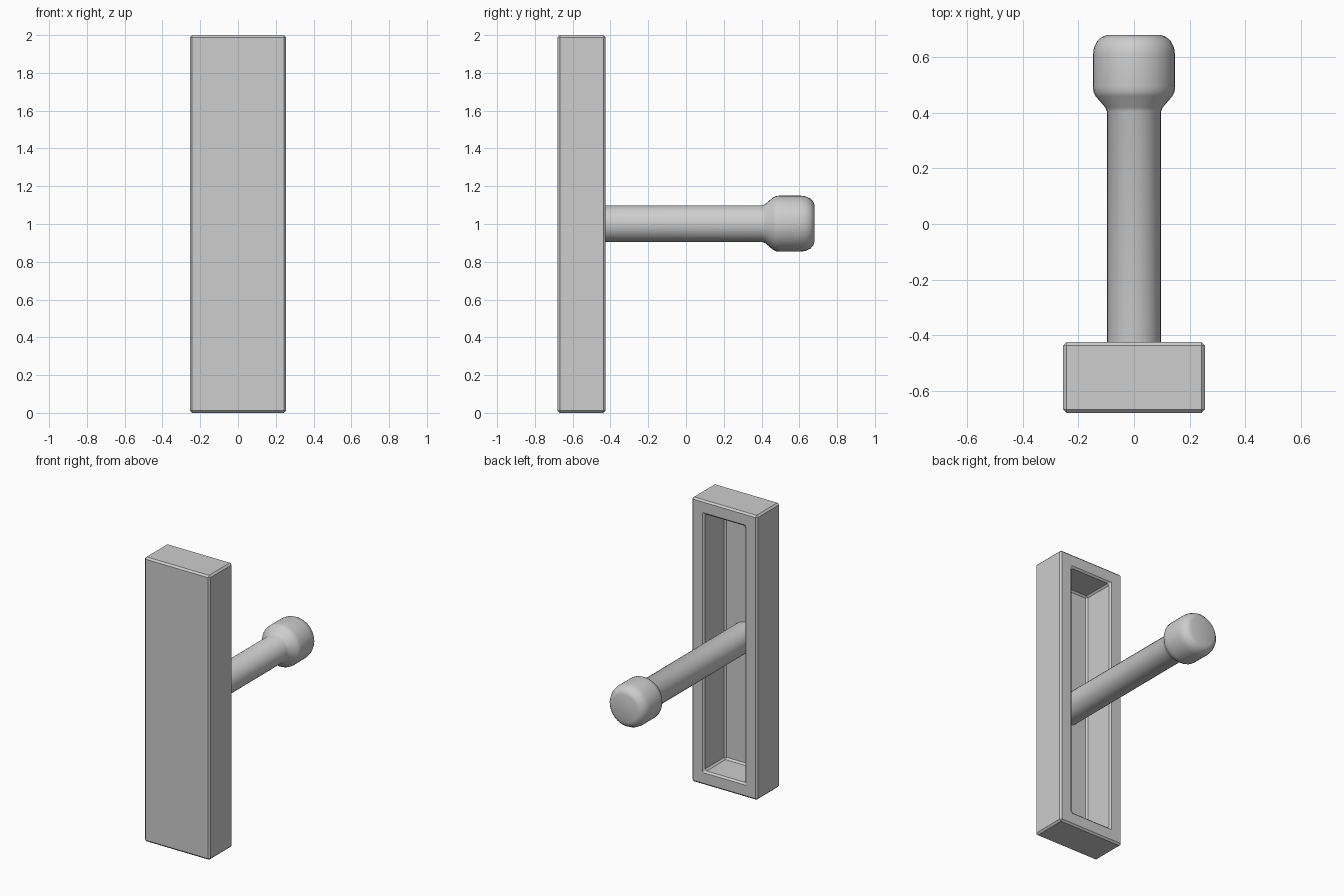
import bpy, bmesh, math
from mathutils import Matrix

if "Cube" in bpy.data.objects:
    bpy.data.objects.remove(bpy.data.objects["Cube"])

grey = bpy.data.materials.new("mid grey")
grey.diffuse_color = (0.61, 0.61, 0.61, 1)
grey.use_nodes = True
grey.node_tree.nodes["Principled BSDF"].inputs["Base Color"].default_value = grey.diffuse_color


def make_object(name, bm):
    bmesh.ops.recalc_face_normals(bm, faces=bm.faces)
    mesh = bpy.data.meshes.new(name)
    bm.to_mesh(mesh)
    bm.free()
    mesh.materials.append(grey)
    ob = bpy.data.objects.new(name, mesh)
    bpy.context.collection.objects.link(ob)
    return ob


# Backplate: a tall box hollowed from the back, all edges chamfered
W, H, FRONT, BACK = 0.255, 2.0, -0.68, -0.425
WALL, FLOOR = 0.098, -0.658
bm = bmesh.new()
bmesh.ops.create_cube(bm, size=1, matrix=Matrix.Translation((0, (FRONT + BACK) / 2, H / 2))
                      @ Matrix.Diagonal((2 * W, BACK - FRONT, H, 1)))
bm.normal_update()
back = max(bm.faces, key=lambda f: f.normal.y)
bmesh.ops.inset_region(bm, faces=[back], thickness=WALL, use_even_offset=True)
pocket = bmesh.ops.extrude_discrete_faces(bm, faces=[back])["faces"][0]
for v in pocket.verts:
    v.co.y = FLOOR
bm.normal_update()
sharp = [e for e in bm.edges if e.calc_face_angle(0) > 0.5]
bmesh.ops.bevel(bm, geom=sharp, offset=0.012, segments=1, affect='EDGES')
make_object("backplate", bm)

# Peg: shaft with a flared, rounded knob, turned about the y axis
profile = [(0, -0.66), (0.097, -0.66), (0.097, 0.405), (0.104, 0.42), (0.138, 0.46),
           (0.146, 0.475), (0.148, 0.495), (0.148, 0.61), (0.144, 0.635),
           (0.133, 0.658), (0.117, 0.673), (0.098, 0.68), (0, 0.68)]
bm = bmesh.new()
pts = [bm.verts.new((r, y, 0)) for r, y in profile]
edges = [bm.edges.new(p) for p in zip(pts, pts[1:])]
bmesh.ops.spin(bm, geom=pts + edges, cent=(0, 0, 0), axis=(0, 1, 0),
               angle=2 * math.pi, steps=32)
bmesh.ops.remove_doubles(bm, verts=bm.verts, dist=1e-4)
bmesh.ops.translate(bm, verts=bm.verts, vec=(0, 0, 1.002))
peg = make_object("peg", bm)
bpy.context.view_layer.objects.active = peg
peg.select_set(True)
bpy.ops.object.shade_smooth_by_angle(angle=math.radians(35))
